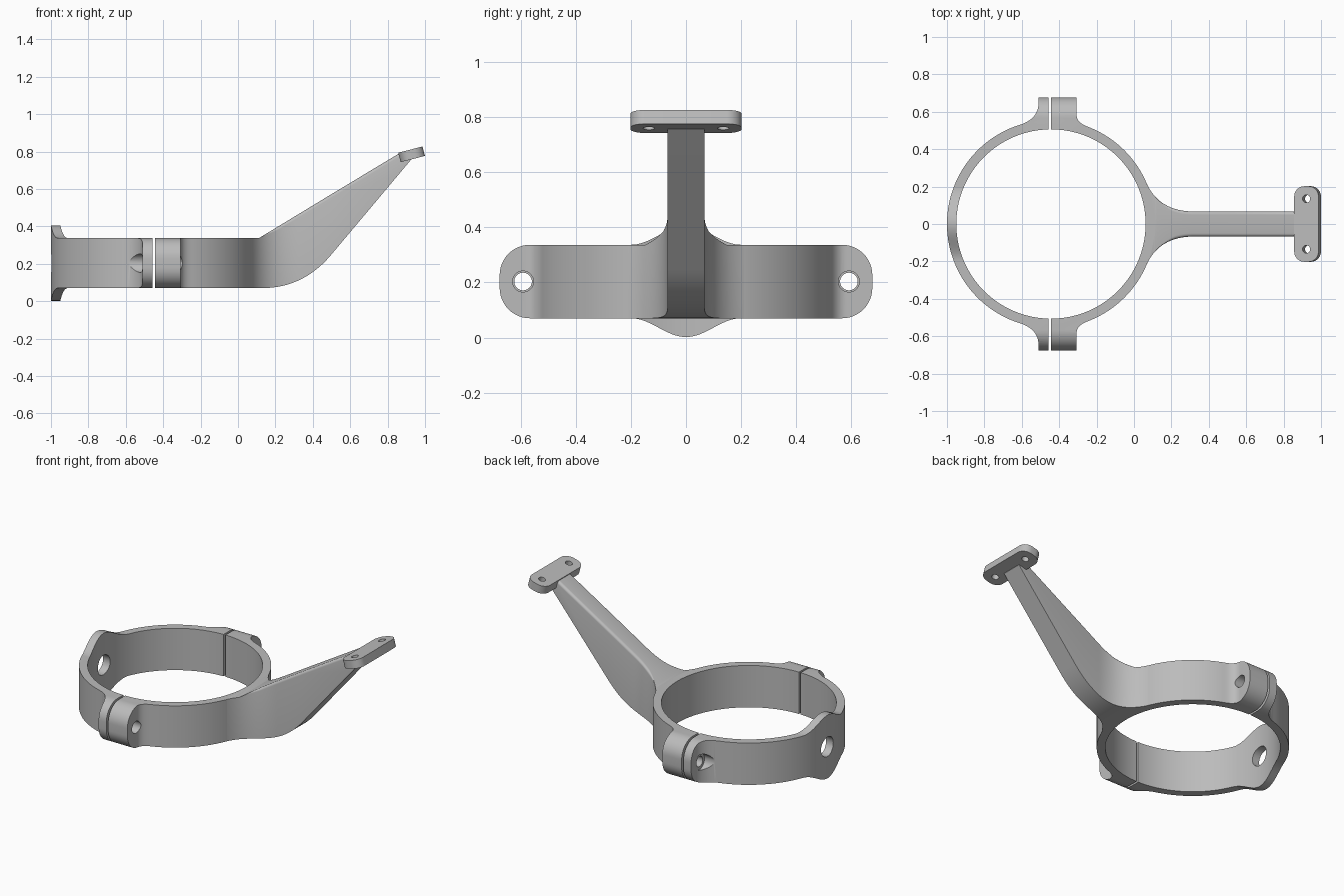
import bpy, bmesh, math
from mathutils import Vector, Matrix

if "Cube" in bpy.data.objects:
    bpy.data.objects.remove(bpy.data.objects["Cube"])

CX, RO, RI = -0.444, 0.556, 0.506      # ring centre and radii
ZL, ZH, YE = 0.07, 0.337, 0.677        # ring bottom, top, ear reach
ZM = 0.5 * (ZL + ZH)

mat = bpy.data.materials.new("light_grey")
mat.diffuse_color = (0.5, 0.5, 0.5, 1)
mat.use_nodes = True
mat.node_tree.nodes["Principled BSDF"].inputs["Base Color"].default_value = mat.diffuse_color


def make(name, bm):
    bmesh.ops.recalc_face_normals(bm, faces=bm.faces)
    me = bpy.data.meshes.new(name)
    bm.to_mesh(me)
    bm.free()
    me.materials.append(mat)
    ob = bpy.data.objects.new(name, me)
    bpy.context.collection.objects.link(ob)
    return ob


def prism(name, pts, vec):
    """Closed 3D outline extruded along vec."""
    bm = bmesh.new()
    f = bm.faces.new([bm.verts.new(p) for p in pts])
    g = bmesh.ops.extrude_face_region(bm, geom=[f])
    bmesh.ops.translate(bm, vec=vec, verts=[v for v in g["geom"] if isinstance(v, bmesh.types.BMVert)])
    return make(name, bm)


def boolean(ob, tool, op):
    tool.hide_render = True
    m = ob.modifiers.new("cut", "BOOLEAN")
    m.object, m.operation, m.solver = tool, op, "EXACT"
    bpy.context.view_layer.objects.active = ob
    bpy.ops.object.modifier_apply(modifier=m.name)
    bpy.data.objects.remove(tool)


def drill(ob, start, end, r):
    a, b = Vector(start), Vector(end)
    q = (b - a).to_track_quat("Z", "Y").to_matrix().to_4x4()
    bm = bmesh.new()
    bmesh.ops.create_cone(bm, cap_ends=True, segments=40, radius1=r, radius2=r, depth=(b - a).length,
                          matrix=Matrix.Translation((a + b) / 2) @ q)
    boolean(ob, make("cutter", bm), "DIFFERENCE")


def arc(r, a0, a1, n):
    return [(CX + r * math.cos(a0 + (a1 - a0) * i / n), r * math.sin(a0 + (a1 - a0) * i / n))
            for i in range(n + 1)]


def bez(p, t):
    return tuple((1 - t) ** 2 * a + 2 * t * (1 - t) * b + t * t * c for a, b, c in zip(*p))


def bez_at(p, x):
    lo, hi = 0.0, 1.0
    for _ in range(40):
        mid = (lo + hi) / 2
        lo, hi = (mid, hi) if bez(p, mid)[0] < x else (lo, mid)
    return bez(p, lo)[1]


def silhouette(lobe):
    """Side outline of a ring half: rounded ears plus optional mounting lobe."""
    r, q = 0.11, []
    for k in range(13):
        a = math.pi / 2 * k / 12
        q.append((YE - r + r * math.cos(a), ZH - r + r * math.sin(a)))
    if lobe:
        q += [(y, ZH + 0.034 * (1 + math.cos(math.pi * y / 0.2)))
              for y in (0.2 - 0.4 * k / 40 for k in range(41))]
    q += [(-y, z) for y, z in reversed(q[:13])]
    q += [(y, 2 * ZM - z) for y, z in reversed(q)]
    return [(-1.5, y, z) for y, z in q]


def ring_half(name, split, ear_x, fillet_y, tangent_x, end, lobe):
    """Plan outline (upper half mirrored), extruded and trimmed by its side outline."""
    ty = math.sqrt(RO ** 2 - (tangent_x - CX) ** 2)
    slope = -(tangent_x - CX) / ty
    fil = ((ear_x, fillet_y), (ear_x, ty + slope * (ear_x - tangent_x)), (tangent_x, ty))
    outer = [(split, YE + 0.02), (ear_x, YE + 0.02)] + [bez(fil, k / 12) for k in range(12)]
    outer += arc(RO, math.atan2(ty, tangent_x - CX), end, 48)
    outer += [(x, -y) for x, y in reversed(outer[:-1])]
    a = math.acos((split - CX) / RI)
    inner = arc(RI, 2 * end - a, a, 96)
    ob = prism(name, [(x, y, -0.1) for x, y in outer + inner], (0, 0, 0.7))
    boolean(ob, prism("trim", silhouette(lobe), (3, 0, 0)), "INTERSECT")
    return ob


# Clamp half with the mounting lobe
back = ring_half("clamp_back_half", -0.456, -0.51, 0.65, -0.61, math.pi, True)
drill(back, (-1.1, 0, ZM), (-0.8, 0, ZM), 0.062)
# Clamp half that carries the arm
front = ring_half("clamp_front_half", -0.443, -0.307, 0.585, -0.25, 0.0, False)

# Arm lofted from the flared root to the plate
flare = ((0.065, 0.2225), (0.133, 0.067), (0.32, 0.067))
belly = ((0.13, ZL), (0.35, ZL), (0.5, 0.25))
xs = [0.065 + 0.047 * k / 8 for k in range(9)] + [0.112 + 0.388 * k / 40 for k in range(1, 41)]
xs += [0.862, 0.925]
bm = bmesh.new()
rows = []
for x in xs:
    w = bez_at(flare, x) if x < 0.32 else 0.067
    top = min(max(ZH, ZH + (x - 0.112) * 0.606), 0.79)
    bot = ZL if x < 0.13 else bez_at(belly, x) if x < 0.5 else 0.25 + (x - 0.5) * 1.19
    r = 0.018 * min(1, max(0.01, (x - 0.112) / 0.1))
    half = [(w, bot)] + [(w - r + r * math.cos(a), top - r + r * math.sin(a))
                         for a in (math.pi / 2 * k / 5 for k in range(6))]
    sec = half + [(-y, z) for y, z in reversed(half)]
    rows.append([bm.verts.new((x, y, z)) for y, z in sec])
for a, b in zip(rows, rows[1:]):
    for i in range(len(a)):
        j = (i + 1) % len(a)
        bm.faces.new((a[i], a[j], b[j], b[i]))
bm.faces.new(rows[0])
bm.faces.new(rows[-1])
arm = make("arm", bm)

# Tilted end plate with rounded corners and two screw holes
r, hx, hy, pts = 0.055, 0.067, 0.202, []
for k, (sx, sy) in enumerate(((1, 1), (-1, 1), (-1, -1), (1, -1))):
    for i in range(11):
        a = math.pi / 2 * (k + i / 10)
        pts.append((sx * (hx - r) + r * math.cos(a), sy * (hy - r) + r * math.sin(a), -0.026))
plate = prism("end_plate", pts, (0, 0, 0.052))
for s in (-1, 1):
    drill(plate, (0, s * 0.135, -0.1), (0, s * 0.135, 0.1), 0.021)
plate.data.transform(Matrix.Translation((0.928, 0, 0.785)) @ Matrix.Rotation(math.radians(-14.5), 4, "Y"))

# Clamp bolt holes and the pockets behind them
for s in (-1, 1):
    y = s * 0.592
    drill(front, (-0.5, y, ZM), (-0.2, y, ZM), 0.038)
    drill(back, (-0.6, y, ZM), (-0.4, y, ZM), 0.032)
    drill(back, (-0.75, y, ZM), (-0.51, y, ZM), 0.05)

# Smooth shading with sharp edges kept
for ob in (back, front, arm, plate):
    bpy.ops.object.select_all(action="DESELECT")
    ob.select_set(True)
    bpy.context.view_layer.objects.active = ob
    bpy.ops.object.shade_smooth_by_angle(angle=math.radians(30))
